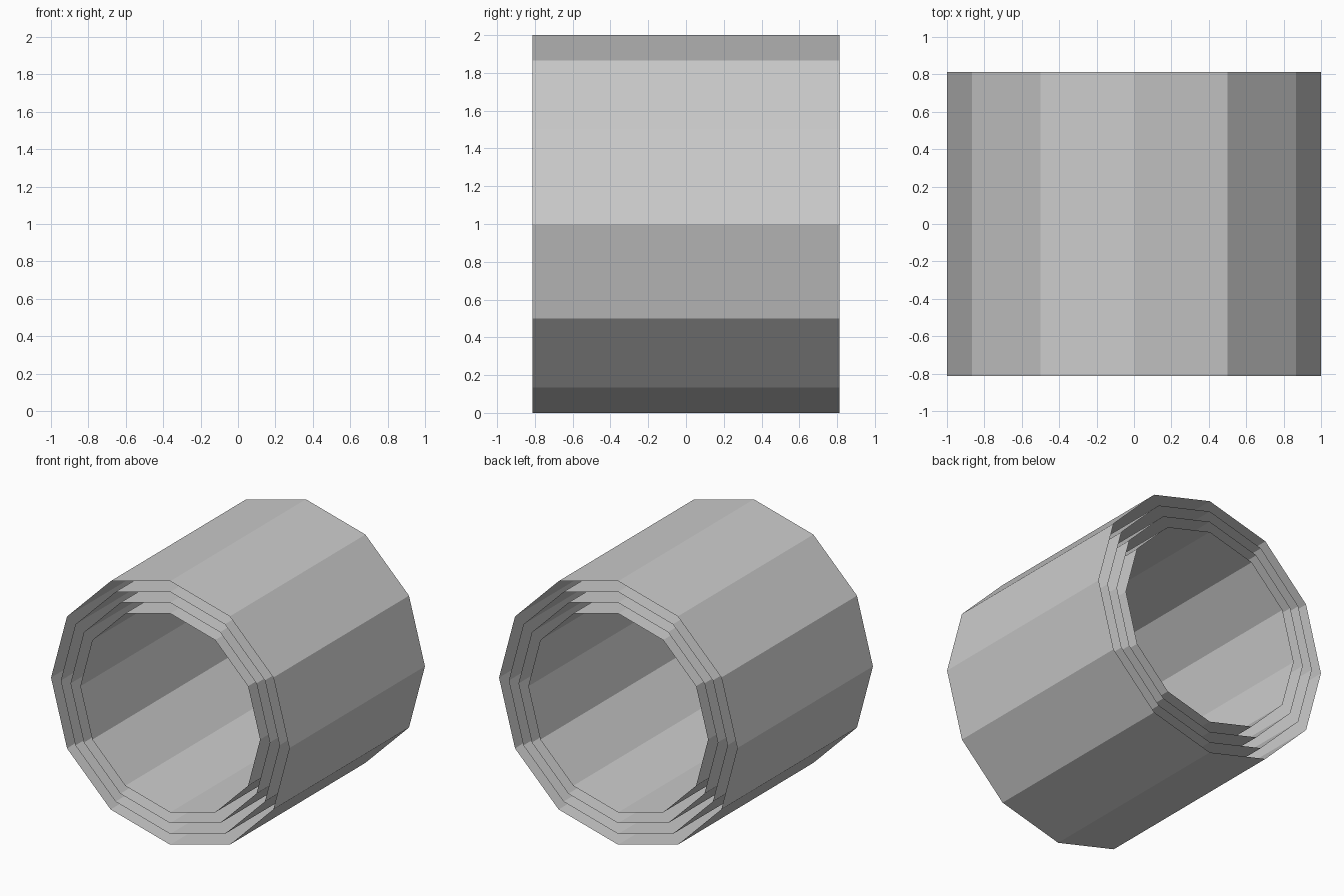
import bpy
from math import pi

if "Cube" in bpy.data.objects:
    bpy.data.objects.remove(bpy.data.objects["Cube"])

HALF_LENGTH = 0.813
SIDES = 12


def open_tube(name, radius):
    # Thin flat-faced tube lying along y, open at both ends
    bpy.ops.mesh.primitive_cylinder_add(
        vertices=SIDES, radius=radius, depth=2 * HALF_LENGTH,
        end_fill_type='NOTHING', location=(0, 0, 1), rotation=(pi / 2, 0, 0))
    tube = bpy.context.object
    tube.name = name
    return tube


# Four nested sleeves, evenly spaced from the outside in
names = ["outer_sleeve", "outer_middle_sleeve", "inner_middle_sleeve", "inner_sleeve"]
for i, name in enumerate(names):
    open_tube(name, 1.0 - i * 0.0817)
